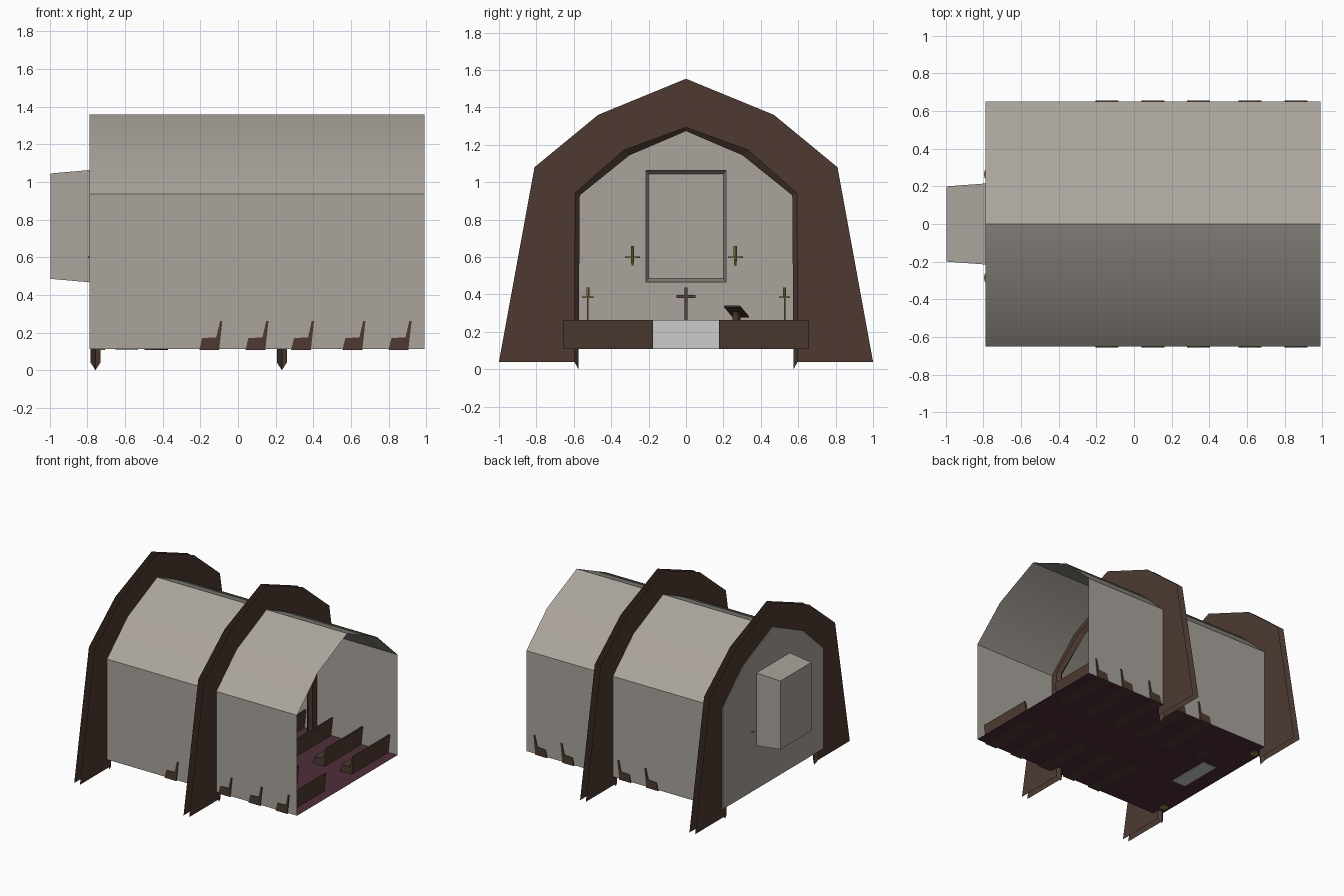
import bpy, bmesh, math
from mathutils import Matrix, Vector

if "Cube" in bpy.data.objects:
    bpy.data.objects.remove(bpy.data.objects["Cube"])


def material(name, rgb):
    m = bpy.data.materials.new(name)
    m.diffuse_color = (*rgb, 1)
    m.use_nodes = True
    m.node_tree.nodes["Principled BSDF"].inputs["Base Color"].default_value = m.diffuse_color
    return m


STONE = material("stone", (0.40, 0.37, 0.33))
WOOD = material("dark_wood", (0.075, 0.042, 0.031))
CARPET = material("carpet", (0.08, 0.027, 0.04))
WHITE = material("white_cloth", (0.8, 0.8, 0.8))
GOLD = material("gold", (0.32, 0.26, 0.06))
CROSS = material("cross_wood", (0.09, 0.05, 0.05))


def finish(name, bm, mat, smooth=False):
    bmesh.ops.recalc_face_normals(bm, faces=bm.faces)
    me = bpy.data.meshes.new(name)
    bm.to_mesh(me)
    bm.free()
    me.materials.append(mat)
    ob = bpy.data.objects.new(name, me)
    bpy.context.collection.objects.link(ob)
    if smooth:
        bpy.ops.object.select_all(action='DESELECT')
        ob.select_set(True)
        bpy.context.view_layer.objects.active = ob
        bpy.ops.object.shade_smooth_by_angle(angle=math.radians(30))
    return ob


def mirrored(half):
    """Full profile across y = 0 from a half that ends on the centre line."""
    return [(-y, z) for y, z in half] + [(y, z) for y, z in half[-2::-1]]


def loft(bm, rows, closed=False):
    """Quads between successive rows of 3D points."""
    vs = [[bm.verts.new(p) for p in r] for r in rows]
    for a, b in zip(vs, vs[1:]):
        n = len(a)
        for i in range(n if closed else n - 1):
            j = (i + 1) % n
            bm.faces.new((a[i], a[j], b[j], b[i]))
    return vs


def add_box(bm, lo, hi, mat=Matrix()):
    c = [(a + b) / 2 for a, b in zip(lo, hi)]
    s = [b - a for a, b in zip(lo, hi)]
    bmesh.ops.create_cube(bm, size=1, matrix=mat @ Matrix.Translation(c) @ Matrix.Diagonal((*s, 1)))


def add_cyl(bm, x, y, z0, z1, r0, r1, seg=12):
    bmesh.ops.create_cone(bm, cap_ends=True, segments=seg, radius1=r0, radius2=r1, depth=z1 - z0,
                          matrix=Matrix.Translation((x, y, (z0 + z1) / 2)))


X0, X1, FLOOR = -0.79, 0.99, 0.113

# Walls and roof: one thin open-ended shell
half = [(0.65, FLOOR), (0.65, 0.935), (0.385, 1.18), (0, 1.357)]
bm = bmesh.new()
loft(bm, [[(x, y, z) for y, z in mirrored(half)] for x in (X0, X1)])
finish("walls_and_roof", bm, STONE, True)

# End wall with the niche opening
wall = half + [(0, 1.063), (0.215, 1.063), (0.215, 0.467), (0, 0.467), (0, FLOOR)]
bm = bmesh.new()
for s in (1, -1):
    bm.faces.new([bm.verts.new((X0, s * y, z)) for y, z in wall])
bmesh.ops.remove_doubles(bm, verts=bm.verts, dist=1e-5)
finish("end_wall", bm, STONE)

# Tapered niche behind the altar
bm = bmesh.new()
rows = loft(bm, [[(x, -w, lo), (x, w, lo), (x, w, hi), (x, -w, hi)]
                 for x, w, lo, hi in ((X0, 0.215, 0.467, 1.063), (-0.995, 0.2, 0.485, 1.045))], True)
bm.faces.new(rows[1])
finish("niche", bm, STONE)

# Floor
bm = bmesh.new()
bm.faces.new([bm.verts.new(p) for p in ((X0, -0.65, FLOOR), (X1, -0.65, FLOOR),
                                        (X1, 0.65, FLOOR), (X0, 0.65, FLOOR))])
finish("floor", bm, CARPET)

# Arched ribs: two side panels joined by a V-shaped inner edge, open outside
outer = mirrored([(1.0, 0.04), (0.81, 1.08), (0.47, 1.36), (0, 1.553)])
inner = mirrored([(0.597, 0.04), (0.594, 0.941), (0.332, 1.172), (0, 1.294)])
ridge = mirrored([(0.575, 0.0), (0.568, 0.93), (0.302, 1.144), (0, 1.273)])
for name, cx in (("rear_rib", -0.757), ("front_rib", 0.233)):
    bm = bmesh.new()
    loft(bm, [[(cx + dx, y, z) for y, z in prof] for dx, prof in
              ((-0.026, outer), (-0.026, inner), (0, ridge), (0.026, inner), (0.026, outer))])
    finish(name, bm, WOOD)

# Pews: side profile extruded across, five rows on both sides of the aisle
pew = [(0, 0.108), (0.015, 0.17), (0.09, 0.175), (0.11, 0.262), (0.122, 0.262), (0.105, 0.108)]
for i, x in enumerate((-0.205, 0.04, 0.282, 0.555, 0.8)):
    for side, s in (("left", -1), ("right", 1)):
        bm = bmesh.new()
        rows = loft(bm, [[(x + px, s * y, z) for px, z in pew] for y in (0.177, 0.657)], True)
        for r in rows:
            bm.faces.new(r)
        finish(f"pew_{side}_{i + 1}", bm, WOOD)

# Altar and standing cross
bm = bmesh.new()
add_box(bm, (-0.65, -0.18, 0.108), (-0.53, 0.18, 0.262))
finish("altar", bm, WHITE)
bm = bmesh.new()
add_box(bm, (-0.6, -0.009, 0.262), (-0.582, 0.009, 0.437))
add_box(bm, (-0.6, -0.052, 0.382), (-0.582, 0.052, 0.398))
finish("altar_cross", bm, CROSS)

# Floor candle stands
for side, y in (("left", -0.525), ("right", 0.527)):
    bm = bmesh.new()
    x = -0.735
    add_cyl(bm, x, y, 0.108, 0.122, 0.03, 0.022)
    add_cyl(bm, x, y, 0.12, 0.385, 0.004, 0.004, 8)
    add_cyl(bm, x, y, 0.38, 0.388, 0.03, 0.03)
    add_cyl(bm, x, y, 0.388, 0.437, 0.008, 0.008, 8)
    finish(f"candle_stand_{side}", bm, GOLD)

# Wall candle holders
for side, y in (("left", -0.286), ("right", 0.264)):
    bm = bmesh.new()
    x = -0.758
    add_cyl(bm, x, y, 0.555, 0.6, 0.006, 0.009, 8)
    add_cyl(bm, x, y, 0.595, 0.604, 0.04, 0.04)
    add_cyl(bm, x, y, 0.604, 0.658, 0.009, 0.009, 8)
    finish(f"wall_candle_{side}", bm, GOLD)

# Lectern: foot, post and tilted top turned towards the pews
turn = Matrix.Translation((-0.435, 0.27, 0)) @ Matrix.Rotation(math.radians(-36), 4, 'Z')
bm = bmesh.new()
add_box(bm, (-0.045, -0.045, 0.108), (0.045, 0.045, 0.125), turn)
add_box(bm, (-0.012, -0.018, 0.12), (0.012, 0.018, 0.305), turn)
tilt = turn @ Matrix.Translation((0, 0, 0.308)) @ Matrix.Rotation(math.radians(-35), 4, 'Y')
add_box(bm, (-0.05, -0.052, -0.004), (0.05, 0.052, 0.004), tilt)
finish("lectern", bm, WOOD)
